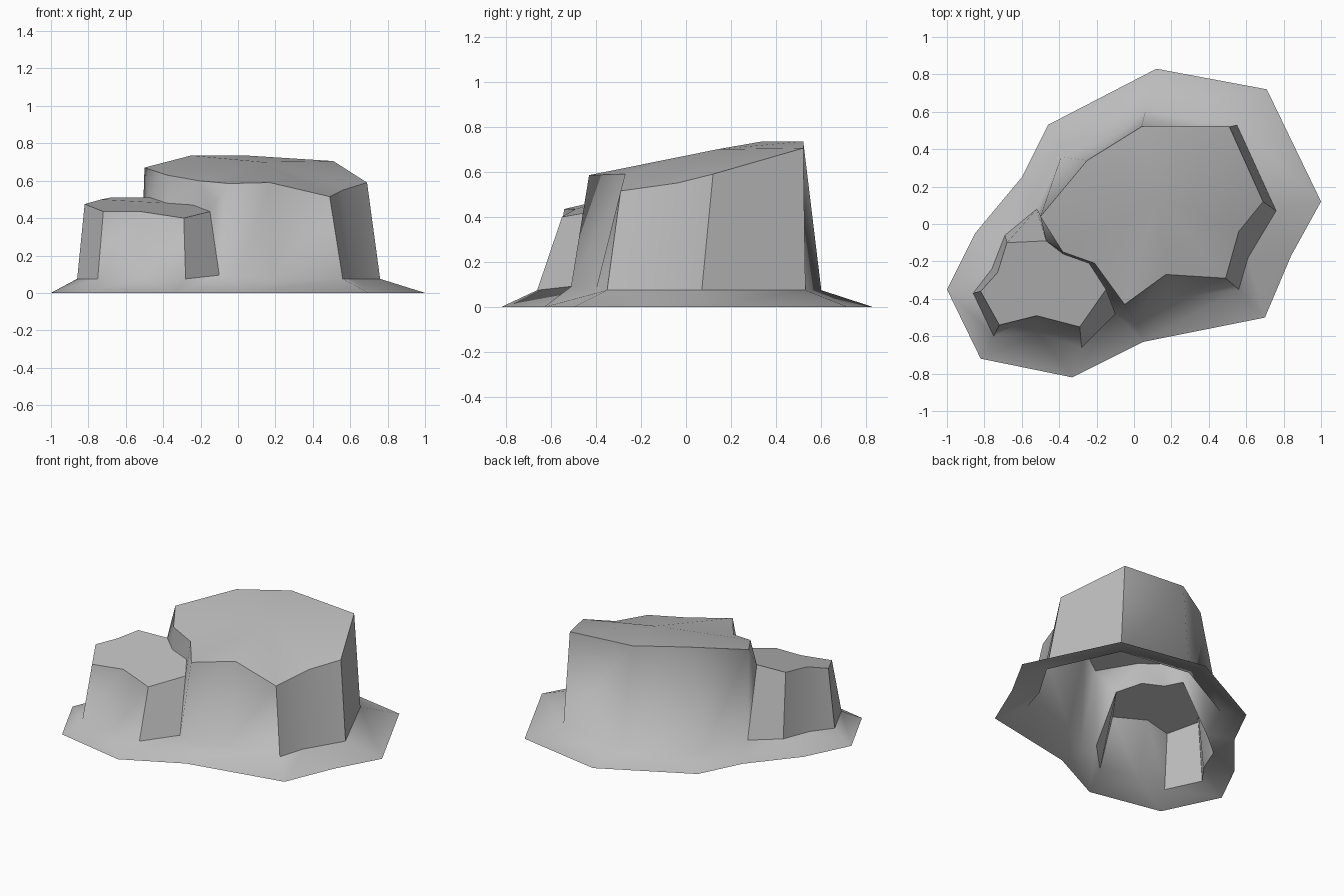
import bpy
import bmesh

default_cube = bpy.data.objects.get("Cube")
if default_cube:
    bpy.data.objects.remove(default_cube, do_unlink=True)

# One stone colour for the whole formation
stone = bpy.data.materials.new("stone_grey")
stone.use_nodes = True
stone_colour = (0.5, 0.5, 0.5, 1.0)
stone.diffuse_color = stone_colour
stone.node_tree.nodes["Principled BSDF"].inputs["Base Color"].default_value = stone_colour

BASE_HEIGHT = 0.075
mesh_builder = bmesh.new()
face_groups = {}


def add_points(points, height=0.0):
    """Add a clockwise row of points; two-number points use the given height."""
    return [mesh_builder.verts.new((*p, height) if len(p) < 3 else p) for p in points]


def add_face(corners, group):
    """Add a face, dropping repeated corners, and remember its smoothing group."""
    unique = list(dict.fromkeys(corners))
    face = mesh_builder.faces.new(unique)
    face.smooth = True
    face.material_index = 0
    face_groups[face] = group


def add_strip(upper, lower, facets=None):
    """Join two rows of equal length; facets names the flat cut segments."""
    facets = facets or {}
    for i in range(len(upper) - 1):
        corners = [upper[i], upper[i + 1], lower[i + 1], lower[i]]
        add_face(corners, facets.get(i, "blended"))


def add_fan(rim, centre, group):
    """Close a rim with triangles around a centre point."""
    for i, corner in enumerate(rim):
        add_face([centre, rim[(i + 1) % len(rim)], corner], group)


def pick(row, indices):
    return [row[i] for i in indices]


# Outer edge of the sloping ground skirt
skirt = add_points([
    (.12, .83), (.71, .72), (1, .12), (.84, -.17), (.70, -.50), (.05, -.63),
    (-.33, -.82), (-.82, -.72), (-1, -.35), (-.85, -.05), (-.6, .25), (-.46, .53),
])

# Foot line shared by both rocks
foot = add_points([
    (.06, .60), (.55, .53), (.76, .07), (.61, -.18), (.56, -.35), (.19, -.40),
    (0, -.51, .09), (-.10, -.48, .095), (-.28, -.66), (-.52, -.58), (-.75, -.60),
    (-.86, -.37), (-.76, -.24), (-.69, -.06), (-.52, .08), (-.39, .36),
], BASE_HEIGHT)

# Rim and raised middle of the tall rock
tall_rim = add_points([
    (.04, .52, .735), (.51, .52, .705), (.69, .12, .59), (.56, -.04, .55),
    (.49, -.29, .515), (.17, -.27, .59), (-.05, -.43, .585), (-.21, -.21, .60),
    (-.38, -.15, .63), (-.50, .04, .67), (-.25, .34, .735),
])
tall_peak, = add_points([(.13, .14, .70)])

# Rim of the low rock, from the joint around its front to the back joint
low_rim = add_points([
    (-.15, -.35, .435), (-.29, -.55, .40), (-.52, -.49, .435), (-.72, -.54, .435),
    (-.82, -.36, .475), (-.73, -.26, .50), (-.68, -.10, .51), (-.47, -.09, .51),
    (-.38, -.16, .48), (-.24, -.21, .47),
])

# Ground skirt around the foot line
add_strip(
    foot + foot[:1],
    pick(skirt, [0, 1, 2, 3, 4, 5, 5, 5, 6, 6, 7, 8, 8, 9, 10, 11, 0]),
)

# Tall rock walls: open ground side, then the joint above the low rock
add_strip(
    tall_rim[:7] + pick(tall_rim, [6, 7, 7, 8, 8, 9, 10, 0]),
    foot[:8] + pick(low_rim, [0, 9, 8, 7]) + pick(foot, [14, 15, 0]),
    {1: "tall_back_facet", 2: "tall_side_facet", 3: "tall_side_facet"},
)

# Low rock walls
add_strip(
    low_rim[:8],
    foot[7:15],
    {0: "low_right_facet", 3: "low_left_facet", 4: "low_side_facet",
     5: "low_side_facet", 6: "low_back_facet"},
)

# Tops of both rocks
add_fan(tall_rim, tall_peak, "tall_top")
add_face(low_rim[::-1], "low_top")

# Keep crisp edges wherever a cut facet or a top meets another surface
for edge in mesh_builder.edges:
    groups = {face_groups[face] for face in edge.link_faces}
    edge.smooth = len(groups) == 1

rock_mesh = bpy.data.meshes.new("rock_formation")
mesh_builder.to_mesh(rock_mesh)
mesh_builder.free()
rock_mesh.materials.append(stone)
rock = bpy.data.objects.new("rock_formation", rock_mesh)
bpy.context.collection.objects.link(rock)
